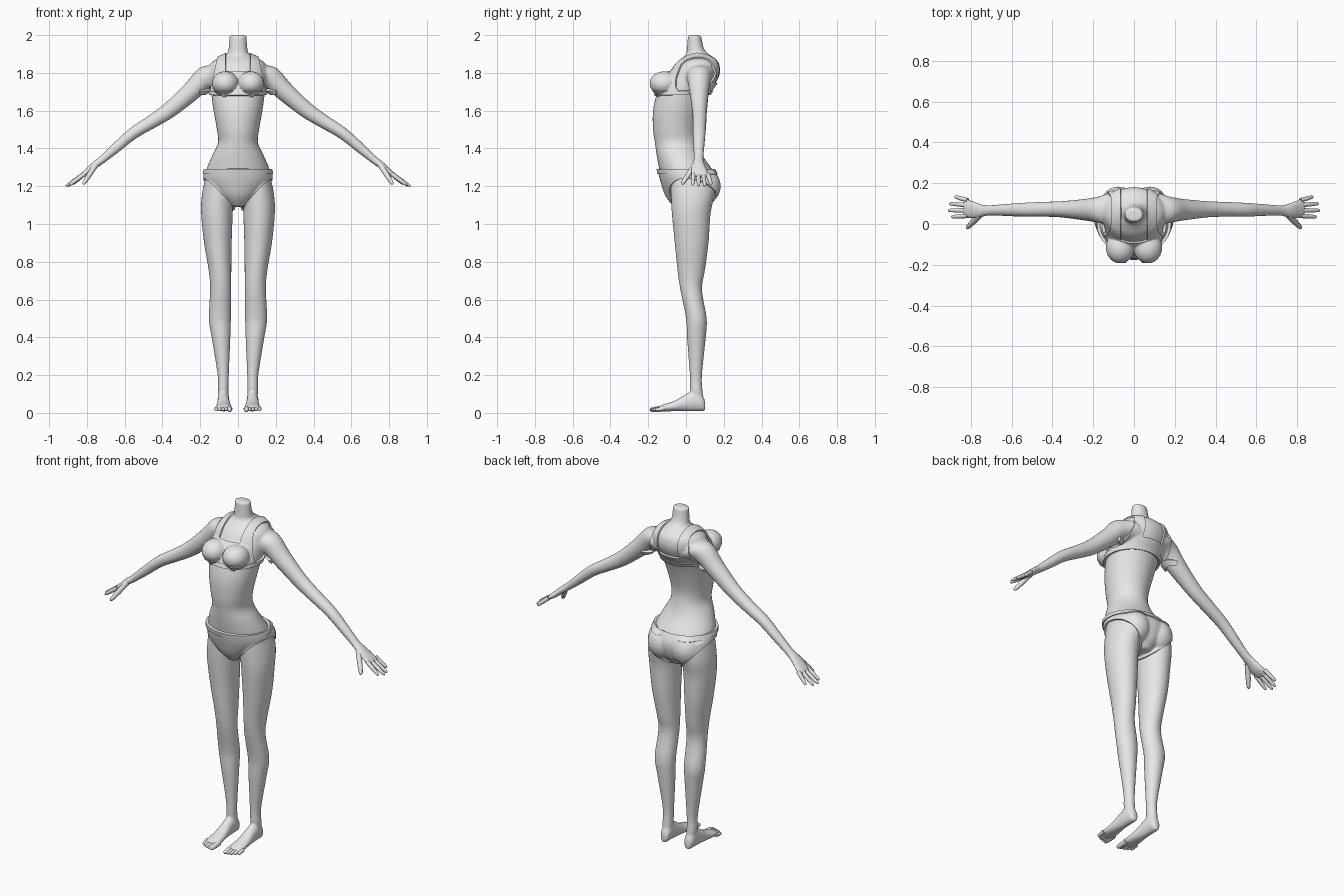
import bpy
import bmesh
import math
from mathutils import Vector

cube = bpy.data.objects.get("Cube")
if cube:
    bpy.data.objects.remove(cube, do_unlink=True)

grey = bpy.data.materials.new("plain_grey")
grey.use_nodes = True
grey.diffuse_color = (0.8, 0.8, 0.8, 1)
grey.node_tree.nodes["Principled BSDF"].inputs["Base Color"].default_value = (0.8, 0.8, 0.8, 1)

X, Y, Z = Vector((1, 0, 0)), Vector((0, 1, 0)), Vector((0, 0, 1))


def smooth_rings(rings, steps=4):
    """Catmull-Rom interpolation of ring values."""
    pts = [rings[0]] + list(rings) + [rings[-1]]
    out = []
    for a, b, c, d in zip(pts, pts[1:], pts[2:], pts[3:]):
        for k in range(steps):
            t = k / steps
            out.append([q + t / 2 * (r - p + t * (2 * p - 5 * q + 4 * r - s + t * (3 * q - p - 3 * r + s)))
                        for p, q, r, s in zip(a, b, c, d)])
    return out + [list(rings[-1])]


def loft(bm, rings, u, v, side=1, n=24):
    """Skin ellipses (x, y, z, half size along u, half size along v)."""
    loops = []
    for x, y, z, a, b in smooth_rings(rings):
        loop = []
        for i in range(n):
            t = math.tau * i / n
            p = Vector((x, y, z)) + u * a * math.cos(t) + v * b * math.sin(t)
            loop.append(bm.verts.new((p.x * side, p.y, p.z)))
        loops.append(loop)
    for lo, hi in zip(loops, loops[1:]):
        for i in range(n):
            j = (i + 1) % n
            bm.faces.new((lo[i], lo[j], hi[j], hi[i]))
    bm.faces.new(loops[0])
    bm.faces.new(loops[-1])


def digit(bm, start, end, r, side):
    """Tapered finger or toe with a rounded tip."""
    p, q = Vector(start), Vector(end)
    d = (q - p).normalized()
    u = d.orthogonal().normalized()
    rings = [(*p.lerp(q, t), r * k, r * k)
             for t, k in ((0, 1), (0.5, 0.95), (0.85, 0.75), (0.96, 0.5), (1, 0.1))]
    loft(bm, rings, u, d.cross(u), side, 10)


def make(name, bm):
    bmesh.ops.recalc_face_normals(bm, faces=bm.faces[:])
    me = bpy.data.meshes.new(name)
    bm.to_mesh(me)
    bm.free()
    ob = bpy.data.objects.new(name, me)
    bpy.context.collection.objects.link(ob)
    return ob


def finish(ob):
    """Bake modifiers, colour and smooth."""
    bpy.context.view_layer.update()
    dg = bpy.context.evaluated_depsgraph_get()
    me = bpy.data.meshes.new_from_object(ob.evaluated_get(dg))
    ob.modifiers.clear()
    ob.data = me
    me.materials.clear()
    me.materials.append(grey)
    bpy.ops.object.select_all(action='DESELECT')
    ob.select_set(True)
    bpy.context.view_layer.objects.active = ob
    bpy.ops.object.shade_smooth_by_angle(angle=math.radians(50))


# Torso profile: height, half width, front, back
torso = [(2.0, .045, .01, .08), (1.93, .05, .005, .095), (1.9, .06, 0, .12),
         (1.88, .1, -.02, .15), (1.85, .145, -.055, .175), (1.8, .155, -.09, .18),
         (1.75, .15, -.125, .16), (1.69, .142, -.155, .12), (1.6, .13, -.175, .085),
         (1.5, .112, -.175, .06), (1.43, .106, -.165, .065), (1.36, .138, -.155, .09),
         (1.28, .17, -.14, .145), (1.22, .17, -.125, .168), (1.15, .11, -.1, .15),
         (1.1, .045, -.06, .11)]
# Leg profile: height, inner, outer, front, back
leg = [(1.25, .04, .172, -.08, .14), (1.15, .025, .192, -.08, .148),
       (1.05, .028, .195, -.075, .13), (.9, .033, .18, -.06, .12),
       (.75, .035, .155, -.045, .1), (.65, .035, .148, -.03, .085),
       (.5, .037, .155, 0, .11), (.4, .04, .14, .005, .105),
       (.2, .048, .108, .02, .085), (.12, .05, .107, .022, .088), (.05, .05, .1, .04, .095)]
# Arm and palm profile: x, y, z, half thickness, half depth
arm = [(.1, .075, 1.79, .065, .085), (.17, .07, 1.775, .062, .065), (.25, .07, 1.7, .052, .052),
       (.36, .072, 1.605, .043, .04), (.45, .072, 1.545, .037, .037),
       (.555, .07, 1.48, .032, .034), (.65, .068, 1.4, .027, .029), (.72, .066, 1.34, .021, .027),
       (.76, .066, 1.31, .019, .036), (.8, .072, 1.275, .017, .046), (.835, .08, 1.25, .01, .046)]
# Foot profile: y, x, top, half width
foot = [(.102, .077, .055, .012), (.09, .077, .09, .026), (.05, .077, .12, .031),
        (0, .077, .1, .033), (-.06, .076, .065, .039), (-.12, .075, .045, .044),
        (-.15, .075, .032, .04)]

# Skin: overlapping solids fused into one surface
bm = bmesh.new()
loft(bm, [(0, (f + b) / 2, z, w, (b - f) / 2) for z, w, f, b in torso], X, Y, n=32)
for s in (1, -1):
    loft(bm, [((i + o) / 2, (f + b) / 2, z, (o - i) / 2, (b - f) / 2)
              for z, i, o, f, b in leg], X, Y, s)
    loft(bm, arm, Vector((.6, 0, .8)), Y, s)
    loft(bm, [(x, y, t / 2 + .004, w, t / 2 - .004) for y, x, t, w in foot], X, Z, s)
    # Breast and buttock volumes
    for c, r in (((.068, -.115, 1.745), (.062, .07, .055)), ((.078, .1, 1.2), (.075, .075, .085))):
        ball = bmesh.ops.create_uvsphere(bm, u_segments=24, v_segments=16, radius=1)["verts"]
        for v in ball:
            v.co = Vector((c[0] * s + v.co.x * r[0], c[1] + v.co.y * r[1], c[2] + v.co.z * r[2]))
body = make("body", bm)
remesh = body.modifiers.new("fuse", 'REMESH')
remesh.mode = 'VOXEL'
remesh.voxel_size = 0.0075
relax = body.modifiers.new("relax", 'SMOOTH')
relax.factor = 0.5
relax.iterations = 7
finish(body)

# Fingers, thumbs and toes
bm = bmesh.new()
for s in (1, -1):
    for y0, y1, x1, z1 in ((.04, .035, .895, 1.205), (.066, .067, .912, 1.2),
                           (.092, .1, .905, 1.2), (.116, .134, .878, 1.21)):
        digit(bm, (.815, y0, 1.264), (x1, y1, z1), .0115, s)
    digit(bm, (.755, .045, 1.31), (.82, -.022, 1.21), .015, s)
make_fingers = make("fingers", bm)
finish(make_fingers)

bm = bmesh.new()
for s in (1, -1):
    for i, tip in enumerate((-.192, -.19, -.184, -.175, -.163)):
        r = .0155 if i == 0 else .011
        x = .045 + i * .0172
        digit(bm, (x, -.115, .023), (x, tip, .016), r, s)
finish(make("toes", bm))


def garment(name, clears, offset, cuts=(), drop=None):
    """Lift a piece of the skin, trim it with planes and give it thickness."""
    bm = bmesh.new()
    bm.from_mesh(body.data)
    bm.normal_update()
    for co, v in [(v.co + v.normal * offset, v) for v in bm.verts]:
        v.co = co
    for planes, clear in ((clears, True), (cuts, False)):
        for co, no in planes:
            bmesh.ops.bisect_plane(bm, geom=bm.verts[:] + bm.edges[:] + bm.faces[:],
                                   plane_co=co, plane_no=no, clear_outer=clear)
    if drop:
        gone = [f for f in bm.faces if drop(f.calc_center_median())]
        bmesh.ops.delete(bm, geom=gone, context='FACES')
    me = bpy.data.meshes.new(name)
    bm.to_mesh(me)
    bm.free()
    ob = bpy.data.objects.new(name, me)
    bpy.context.collection.objects.link(ob)
    solid = ob.modifiers.new("thickness", 'SOLIDIFY')
    solid.thickness = offset
    solid.offset = -1
    finish(ob)


# Top with square neckline, armholes and shoulder straps
garment("crop_top",
        [((0, 0, 1.69), -Z)] + [((s * .152, 0, 1.69), (s, 0, .22)) for s in (1, -1)],
        .009,
        [((s * .067, 0, 0), X) for s in (1, -1)] + [((0, 0, h), Z) for h in (1.81, 1.745)],
        lambda c: abs(c.x) < .067 and c.z > (1.81 if c.y < .03 else 1.745))
sides = [((s * .2, 0, 0), (s, 0, 0)) for s in (1, -1)]
garment("chest_band", [((0, 0, 1.705), Z), ((0, 0, 1.682), -Z)] + sides, .013)

# Briefs with angled leg openings and a waistband
garment("briefs", [((0, 0, 1.28), Z)] +
        [((s * .035, 0, 1.095), (s, -.15, -1)) for s in (1, -1)], .009)
garment("waistband", [((0, 0, 1.29), Z), ((0, 0, 1.265), -Z)] +
        [((s * .3, 0, 0), (s, 0, 0)) for s in (1, -1)], .014)
